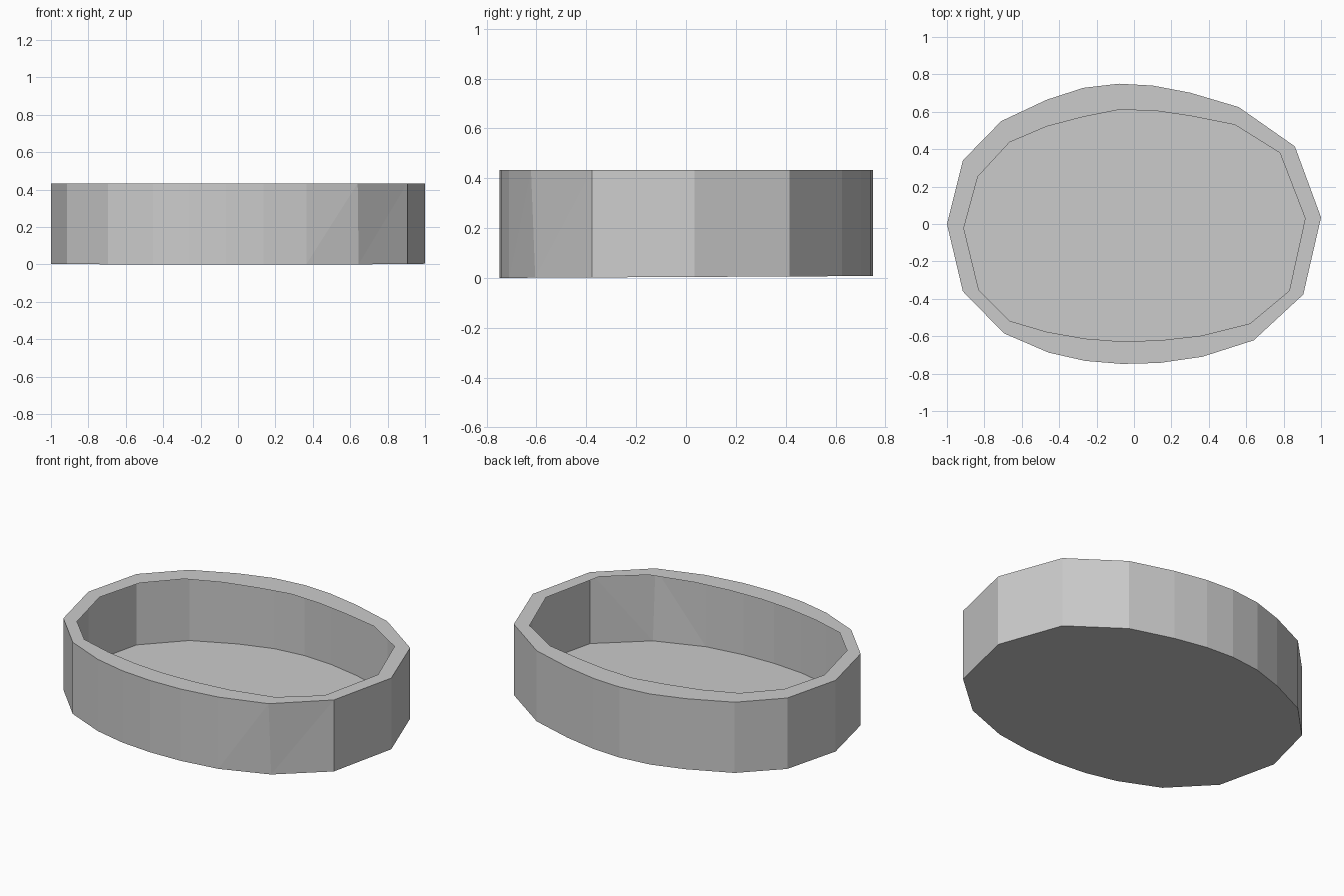
import bpy, bmesh

if "Cube" in bpy.data.objects:
    bpy.data.objects.remove(bpy.data.objects["Cube"])

TOP = 0.434

# Hand-shaped oval outlines, counter-clockwise from the right end
OUTER = [(1.0, .035), (.86, .415), (.56, .625), (.30, .702), (.10, .74),
         (-.08, .75), (-.27, .728), (-.465, .665), (-.71, .55), (-.915, .34),
         (-1.0, 0), (-.915, -.36), (-.695, -.585), (-.455, -.688), (-.26, -.732),
         (-.065, -.748), (.135, -.743), (.365, -.71), (.64, -.622), (.905, -.377)]
INNER = [(.915, .03), (.78, .38), (.54, .53), (.30, .578), (.13, .603),
         (-.075, .612), (-.27, .573), (-.465, .522), (-.665, .437), (-.835, .253),
         (-.91, -.022), (-.83, -.352), (-.665, -.518), (-.465, -.577), (-.26, -.613),
         (-.07, -.628), (.14, -.622), (.36, -.597), (.62, -.532), (.83, -.357)]
# The base has one corner pulled slightly inwards
BASE = [(x, y) if (x, y) != (.64, -.622) else (.645, -.605) for x, y in OUTER]

grey = bpy.data.materials.new("plain grey")
grey.diffuse_color = (0.6, 0.6, 0.6, 1)
grey.use_nodes = True
grey.node_tree.nodes["Principled BSDF"].inputs["Base Color"].default_value = grey.diffuse_color

bm = bmesh.new()

# Base tilts up a little towards the back; the rim is level
base = [bm.verts.new((x, y, 0.004 + 0.005 * y)) for x, y in BASE]
top = [bm.verts.new((x, y, TOP)) for x, y in OUTER]
lip = [bm.verts.new((x, y, TOP)) for x, y in INNER]

# Thin side wall, and flat rim reaching inwards over it
n = len(OUTER)
for i in range(n):
    j = (i + 1) % n
    bm.faces.new((base[i], base[j], top[j]))
    bm.faces.new((base[i], top[j], top[i]))
    bm.faces.new((top[i], top[j], lip[j], lip[i]))

# Thin floor
bm.faces.new(base[::-1])

mesh = bpy.data.meshes.new("oval_dish")
bm.to_mesh(mesh)
bm.free()
mesh.materials.append(grey)
bpy.context.collection.objects.link(bpy.data.objects.new("oval_dish", mesh))
